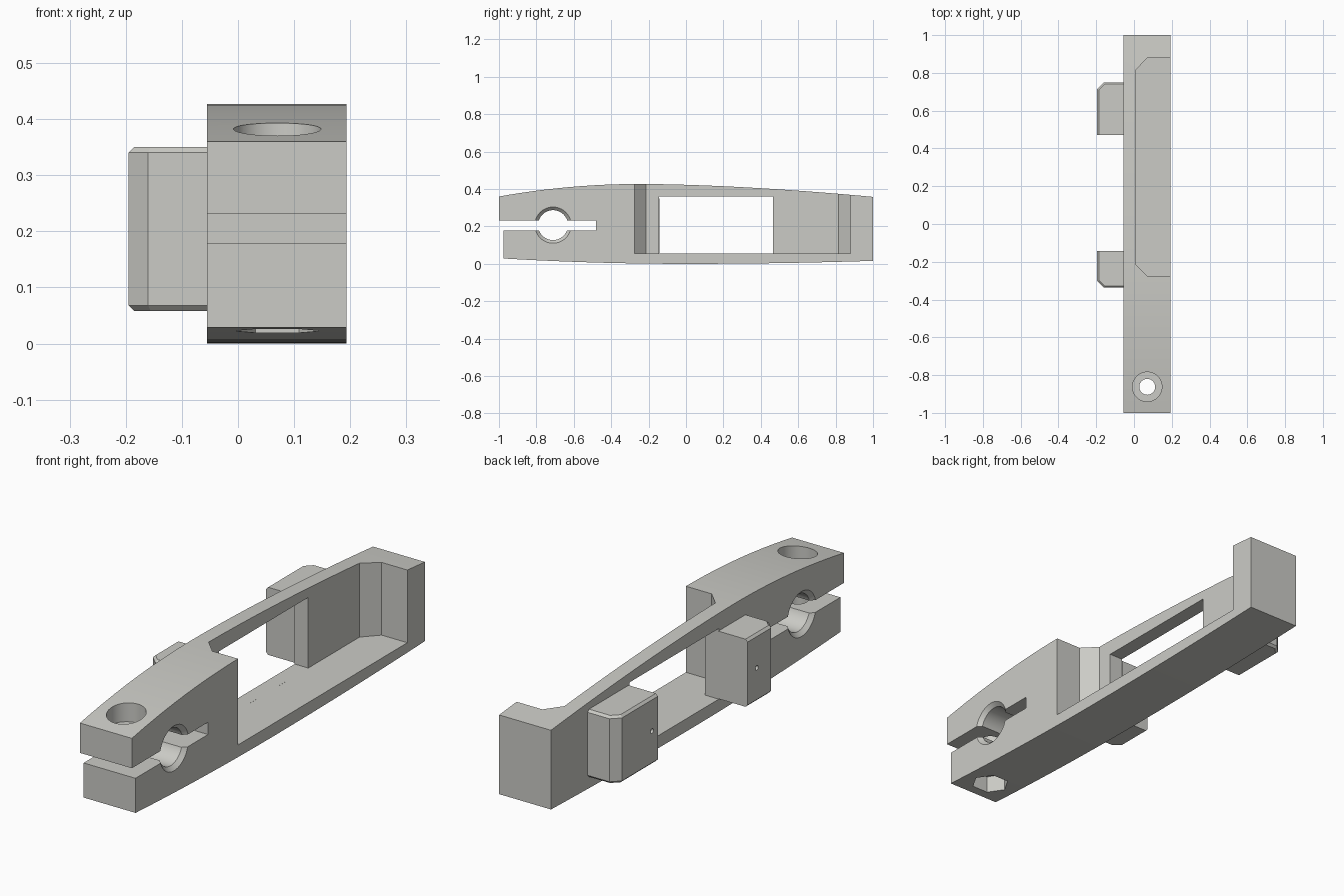
import bpy, bmesh, math

if "Cube" in bpy.data.objects:
    bpy.data.objects.remove(bpy.data.objects["Cube"])

grey = bpy.data.materials.new("warm grey")
grey.diffuse_color = (0.6, 0.6, 0.565, 1)
grey.use_nodes = True
grey.node_tree.nodes["Principled BSDF"].inputs["Base Color"].default_value = grey.diffuse_color

X0, X1 = -0.055, 0.193


def loft(name, rings):
    """Solid skinned through a list of equal-length point rings, with capped ends."""
    bm = bmesh.new()
    loops = [[bm.verts.new(p) for p in ring] for ring in rings]
    n = len(loops[0])
    for a, b in zip(loops, loops[1:]):
        for i in range(n):
            j = (i + 1) % n
            bm.faces.new((a[i], a[j], b[j], b[i]))
    bm.faces.new(loops[0][::-1])
    bm.faces.new(loops[-1])
    bmesh.ops.recalc_face_normals(bm, faces=bm.faces)
    mesh = bpy.data.meshes.new(name)
    bm.to_mesh(mesh)
    bm.free()
    mesh.materials.append(grey)
    obj = bpy.data.objects.new(name, mesh)
    bpy.context.collection.objects.link(obj)
    return obj


def box(x0, x1, y0, y1, z0, z1):
    return loft("cutter", [[(x0, y0, z), (x1, y0, z), (x1, y1, z), (x0, y1, z)] for z in (z0, z1)])


def lathe(axis, a, b, stations, sides=48):
    """Round cutter along x (centre y=a, z=b) or z (centre x=a, y=b); stations are (position, radius)."""
    rings = []
    for t, r in stations:
        ring = []
        for i in range(sides):
            w = 2 * math.pi * i / sides
            u, v = a + r * math.cos(w), b + r * math.sin(w)
            ring.append((t, u, v) if axis == "x" else (u, v, t))
        rings.append(ring)
    return loft("cutter", rings)


def finish(obj, cutters):
    """Subtract the cutters, remove them and smooth the round surfaces."""
    bpy.context.view_layer.objects.active = obj
    for c in cutters:
        c.hide_render = True
        m = obj.modifiers.new("cut", "BOOLEAN")
        m.operation, m.solver, m.object = "DIFFERENCE", "EXACT", c
        bpy.ops.object.modifier_apply(modifier=m.name)
        bpy.data.objects.remove(c)
    bpy.ops.object.select_all(action="DESELECT")
    obj.select_set(True)
    bpy.ops.object.shade_smooth_by_angle(angle=math.radians(25))


def top_z(y):
    if y < -0.25:
        return 0.427 - 0.067 * ((-0.25 - y) / 0.75) ** 2
    return 0.427 - 0.069 * ((y + 0.25) / 1.25) ** 1.7


def bottom_z(y):
    return 0.03 * (y / 1.0) ** 2 if y < 0 else 0.016 * y ** 2


# Arched body: side profile swept across the width
ys = [-1 + 2 * i / 32 for i in range(33)]
profile = [(y, bottom_z(y)) for y in ys] + [(y, top_z(y)) for y in reversed(ys)]
body = loft("clamp_arm_body", [[(x, y, z) for y, z in profile] for x in (X0, X1)])

# Open-topped side pocket with chamfered inner corners
pocket_plan = [(0.3, -0.275), (0.07, -0.275), (0.01, -0.215),
               (0.01, 0.815), (0.07, 0.88), (0.3, 0.88)]
pocket = loft("cutter", [[(x, y, z) for x, y in pocket_plan] for z in (0.055, 0.6)])
window = box(-0.2, 0.1, -0.145, 0.465, 0.0551, 0.36)

# Clamp jaws: slot, shorter lower jaw, countersunk cross bore
slot = box(-0.2, 0.4, -1.2, -0.48, 0.178, 0.231)
jaw_trim = box(-0.2, 0.4, -1.2, -0.975, -0.1, 0.2)
bore = lathe("x", -0.711, 0.207, [(X0 - 0.02, 0.117), (X0 + 0.017, 0.08),
                                  (X1 - 0.017, 0.08), (X1 + 0.02, 0.117)])

# Clamp screw: counterbore above, through hole, hexagonal nut pocket below
counterbore = lathe("z", 0.07, -0.862, [(0.31, 0.078), (0.6, 0.078)])
screw_hole = lathe("z", 0.07, -0.862, [(-0.1, 0.042), (0.6, 0.042)])
nut_pocket = lathe("z", 0.07, -0.862, [(-0.1, 0.078), (0.1, 0.078)], 6)

finish(body, [pocket, window, slot, jaw_trim, bore, counterbore, screw_hole, nut_pocket])

# Mounting tabs: chamfered on the outer edges, flush on the window side, small pilot hole
for name, yi, yo, hole_y in (("front_tab", -0.142, -0.337, -0.205),
                             ("rear_tab", 0.47, 0.75, 0.51)):
    s = 1 if yo > yi else -1
    full = [(X0, yi), (-0.195, yi), (-0.195, yo - s * 0.035), (-0.16, yo), (X0, yo)]
    inset = [(X0, yi), (-0.185, yi), (-0.185, yo - s * 0.039), (-0.156, yo - s * 0.01),
             (X0, yo - s * 0.01)]
    layers = ((0.058, inset), (0.068, full), (0.34, full), (0.35, inset))
    tab = loft(name, [[(x, y, z) for x, y in plan] for z, plan in layers])
    finish(tab, [lathe("x", hole_y, 0.205, [(-0.25, 0.01), (-0.1, 0.01)], 16)])
